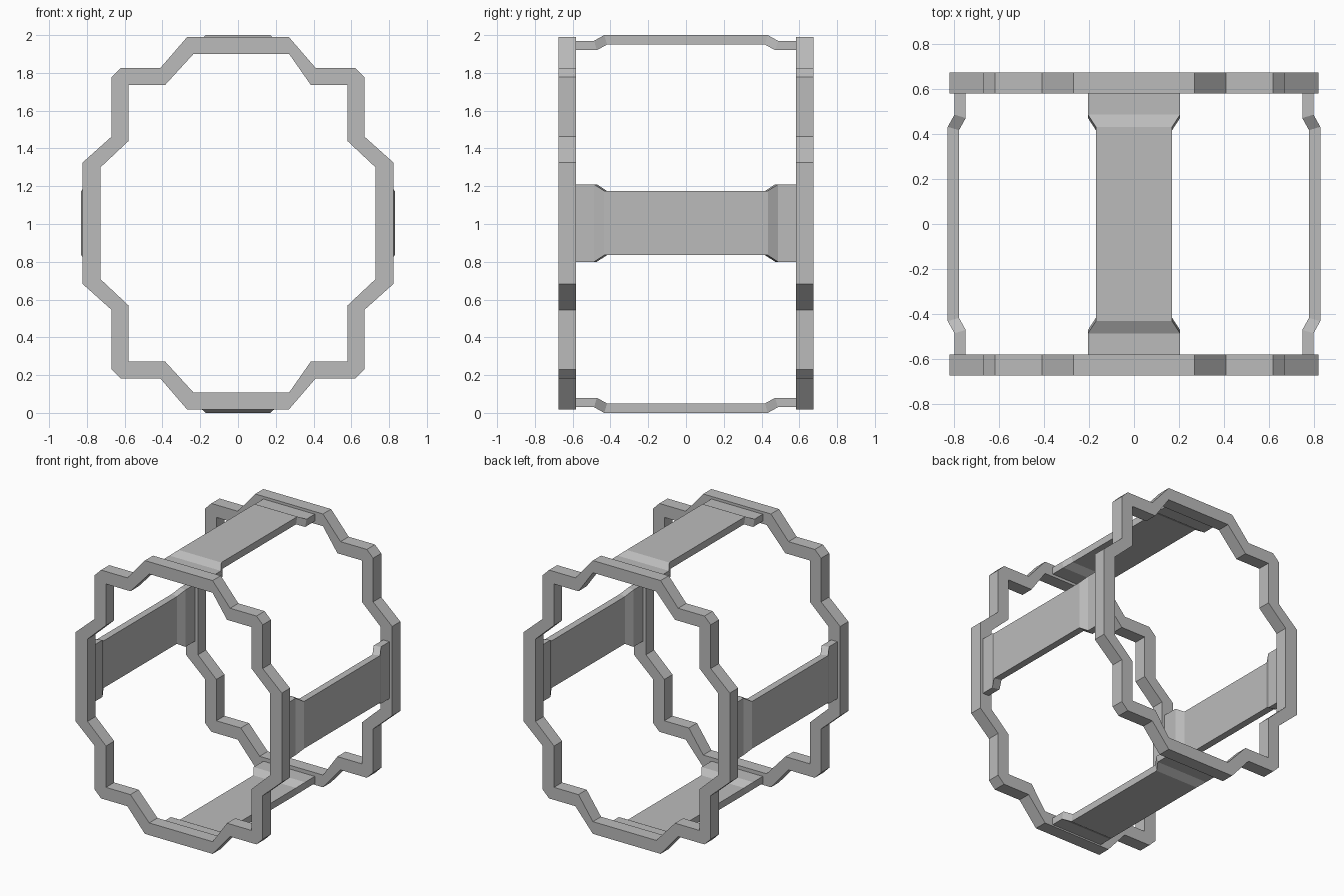
import bpy, bmesh
from mathutils import Matrix

cube = bpy.data.objects.get("Cube")
if cube:
    bpy.data.objects.remove(cube)

grey = bpy.data.materials.new("plain grey")
grey.use_nodes = True
grey.diffuse_color = (0.5, 0.5, 0.5, 1)
grey.node_tree.nodes["Principled BSDF"].inputs["Base Color"].default_value = (0.5, 0.5, 0.5, 1)


def finish(bm, name):
    bmesh.ops.remove_doubles(bm, verts=bm.verts, dist=0.0005)
    bmesh.ops.recalc_face_normals(bm, faces=bm.faces)
    mesh = bpy.data.meshes.new(name)
    bm.to_mesh(mesh)
    bm.free()
    mesh.materials.append(grey)
    obj = bpy.data.objects.new(name, mesh)
    bpy.context.collection.objects.link(obj)


def sweep(bm, sections, closed):
    """Skin quads between consecutive four-cornered sections."""
    rows = [[bm.verts.new(p) for p in s] for s in sections]
    pairs = list(zip(rows, rows[1:]))
    if closed:
        pairs.append((rows[-1], rows[0]))
    else:
        bm.faces.new(rows[0])
        bm.faces.new(rows[-1])
    for a, b in pairs:
        for i in range(4):
            corners = (a[i], a[i - 1], b[i - 1], b[i])
            if len({tuple(v.co) for v in corners}) > 2:
                bm.faces.new(corners)


def full_loop(quarter):
    """Reflect a quarter outline into a closed outline."""
    right = quarter + [(x, -z) for x, z in reversed(quarter)]
    return right + [(-x, z) for x, z in reversed(right)]


# Stepped end rings; the doubled inner corner meets the outer chamfer
OUTER = full_loop([(0.27, 0.985), (0.41, 0.823), (0.62, 0.823),
                   (0.67, 0.773), (0.67, 0.458), (0.822, 0.322)])
INNER = full_loop([(0.235, 0.897), (0.385, 0.733), (0.58, 0.733),
                   (0.58, 0.733), (0.58, 0.435), (0.727, 0.297)])
# The inner flats reach slightly further on the left side
INNER = [(0.27 if x == 0.235 else x, z) for x, z in INNER]


def ring(name, y0, y1):
    bm = bmesh.new()
    sections = [[(o[0], y0, o[1] + 1.004), (o[0], y1, o[1] + 1.004),
                 (i[0], y1, i[1] + 1.004), (i[0], y0, i[1] + 1.004)]
                for o, i in zip(OUTER, INNER)]
    sweep(bm, sections, True)
    finish(bm, name)


ring("front_ring", -0.675, -0.582)
ring("back_ring", 0.582, 0.675)


# Cross straps: half width, drop, outer y, inner y at each bend
HALF = [(0.205, 0.03, 0.583, 0.583), (0.205, 0.03, 0.487, 0.472),
        (0.17, 0.0, 0.433, 0.418)]


def strap(name, radius, centre_z, angle):
    bm = bmesh.new()
    path = [(w, d, -yo, -yi) for w, d, yo, yi in HALF] + HALF[::-1]
    sections = []
    for w, d, yo, yi in path:
        top, low = radius - d, radius - d - 0.05
        sections.append([(-w, yo, top), (w, yo, top), (w, yi, low), (-w, yi, low)])
    sweep(bm, sections, False)
    turn = Matrix.Rotation(angle, 4, 'Y')
    bm.transform(Matrix.Translation((0, 0, centre_z)) @ turn)
    finish(bm, name)


QUARTER = 1.5707963
strap("top_strap", 1.0, 1.0, 0)
strap("left_strap", 0.83, 1.005, QUARTER)
strap("bottom_strap", 1.0, 1.0, 2 * QUARTER)
strap("right_strap", 0.83, 1.005, -QUARTER)
